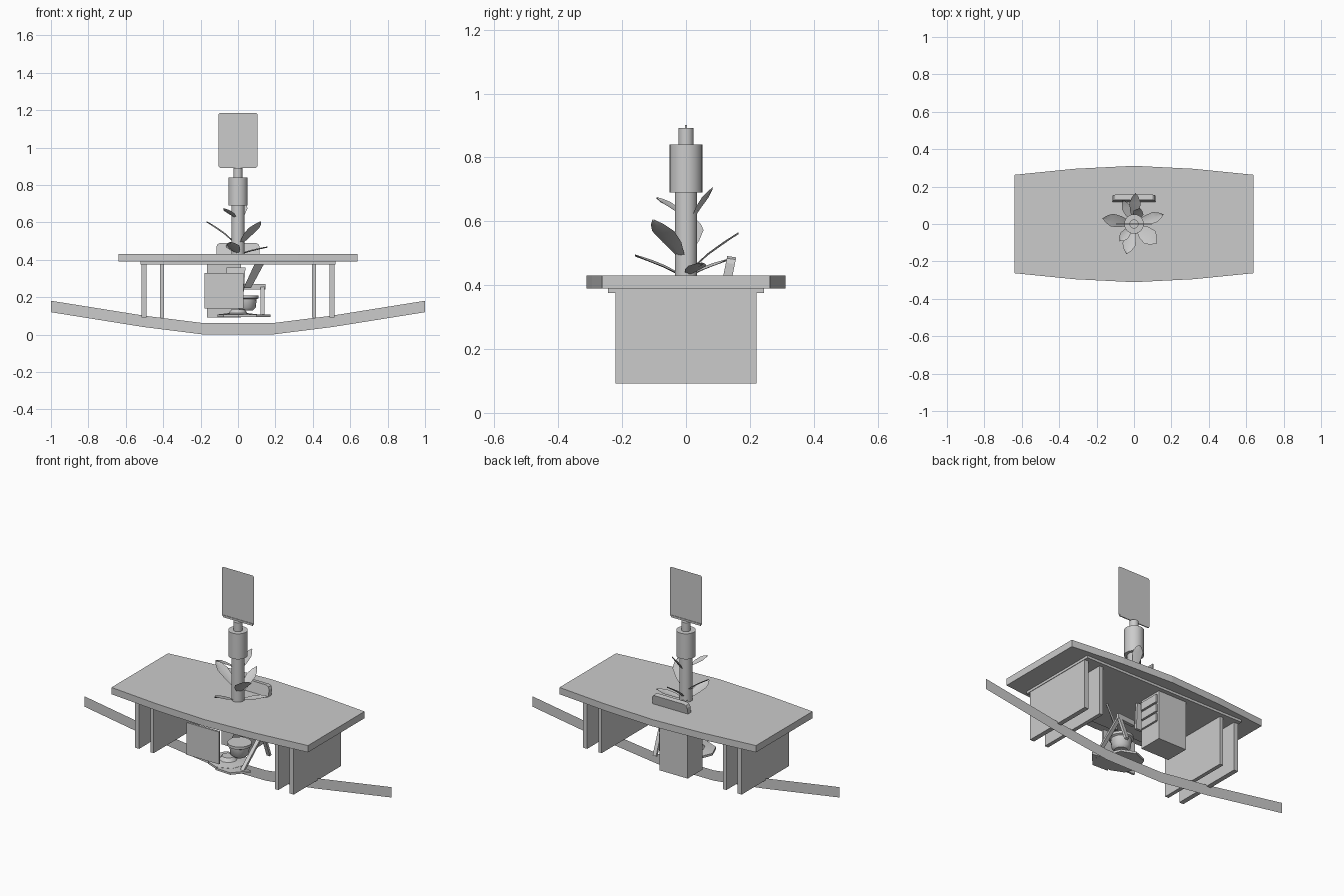
import bpy, bmesh
from math import radians, cos, sin
from mathutils import Vector, Matrix

if "Cube" in bpy.data.objects:
    bpy.data.objects.remove(bpy.data.objects["Cube"])


def finish(name, bm, smooth=False):
    me = bpy.data.meshes.new(name)
    bm.to_mesh(me)
    bm.free()
    ob = bpy.data.objects.new(name, me)
    bpy.context.collection.objects.link(ob)
    if smooth:
        bpy.context.view_layer.objects.active = ob
        ob.select_set(True)
        bpy.ops.object.shade_smooth_by_angle(angle=radians(40))
        ob.select_set(False)
    return ob


def box(name, x, y, z):
    bm = bmesh.new()
    bmesh.ops.create_cube(bm, size=1)
    for v in bm.verts:
        v.co = [(a[0] + a[1]) / 2 + c * (a[1] - a[0]) for a, c in zip((x, y, z), v.co)]
    return finish(name, bm)


def lathe(name, profile, centre=(0, 0), n=20):
    """Closed round body from (radius, height) rings."""
    bm = bmesh.new()
    rings = [[bm.verts.new((centre[0] + r * cos(6.283185 * i / n), centre[1] + r * sin(6.283185 * i / n), z))
              for i in range(n)] for r, z in profile]
    for a, b in zip(rings, rings[1:]):
        for i in range(n):
            j = (i + 1) % n
            bm.faces.new((a[i], a[j], b[j], b[i]))
    bm.faces.new(rings[0][::-1])
    bm.faces.new(rings[-1])
    return finish(name, bm, True)


def prism(name, pts, offset=None):
    """Flat polygon, extruded when an offset is given."""
    bm = bmesh.new()
    f = bm.faces.new([bm.verts.new(p) for p in pts])
    if offset:
        r = bmesh.ops.extrude_face_region(bm, geom=[f], use_keep_orig=True)
        for v in r["geom"]:
            if isinstance(v, bmesh.types.BMVert):
                v.co += Vector(offset)
        bmesh.ops.recalc_face_normals(bm, faces=bm.faces)
    return finish(name, bm)


def beam(name, a, b, w, d):
    a, b = Vector(a), Vector(b)
    ob = box(name, (-w / 2, w / 2), (-d / 2, d / 2), (0, (b - a).length))
    rot = (b - a).to_track_quat('Z', 'Y').to_matrix().to_4x4()
    ob.data.transform(Matrix.Translation(a) @ rot)
    return ob


# Bowed table top and the plate beneath it
edge = [(-.64, .263), (-.32, .295), (0, .311), (.32, .295), (.64, .263)]
outline = [(x, -y, .39) for x, y in edge] + [(x, y, .39) for x, y in reversed(edge)]
prism("table_top", outline, (0, 0, .04))
box("under_plate", (-.52, .52), (-.245, .245), (.376, .39))

# Paired side panels
for s, side in ((-1, "left"), (1, "right")):
    for a, b, kind in ((.395, .417, "inner"), (.49, .517, "outer")):
        box(f"{side}_{kind}_panel", sorted((s * a, s * b)), (-.22, .22), (.092, .377))

# Curved ground strip, a flat sheet
low = [(-1, .12), (-.5, .04), (-.18, 0), (.18, 0), (.5, .04), (1, .12)]
bm = bmesh.new()
cols = [(bm.verts.new((x, 0, z)), bm.verts.new((x, 0, z + .061))) for x, z in low]
for (a, b), (c, d) in zip(cols, cols[1:]):
    bm.faces.new((a, c, d, b))
finish("ground_strip", bm)

# Drawer pedestal at the back, modesty panel at the front
box("drawer_pedestal", (-.165, .017), (.08, .22), (.092, .378))
for i in range(3):
    box(f"drawer_front_{i + 1}", (.015, .028), (.09, .21), (.2 + i * .056, .245 + i * .056))
box("front_panel", (-.18, .03), (-.22, -.208), (.14, .376 - .046))

# Chair: base, seat bowl, backs, side frame
lathe("chair_base", [(.11, .095), (.11, .108), (.05, .115), (.035, .135)], (.0, -.09), 8)
lathe("chair_seat", [(.035, .13), (.05, .145), (.055, .19), (.065, .195), (.065, .21)], (.045, -.05), 16)
prism("footrest", [(0, -.21, .095), (.1, -.215, .095), (.175, -.13, .095), (.07, -.11, .095)], (0, 0, .012))
prism("chair_back", [(-.07, .04, .22), (.03, .04, .22), (.04, .06, .36), (-.06, .06, .36)], (0, .015, 0))
prism("chair_side_rest", [(.03, -.1, .25), (.07, -.06, .25), (.14, -.06, .38), (.09, -.1, .38)], (0, .012, 0))
beam("frame_front_leg", (.132, -.15, .1), (.132, .04, .255), .022, .014)
beam("frame_rear_leg", (.132, .04, .255), (.132, .1, .1), .022, .014)
beam("frame_arm", (.03, .03, .257), (.145, .04, .257), .018, .03)

# Central column in steps
lathe("column", [(.035, .43), (.035, .69)])
lathe("column_sleeve", [(.052, .69), (.052, .84)])
lathe("column_neck", [(.024, .84), (.024, .892)])

# Upright sign sheet with clipped corners
c = .008
sign = [(-.105 + c, .892), (.105 - c, .892), (.105, .892 + c), (.105, 1.185 - c),
        (.105 - c, 1.185), (-.105 + c, 1.185), (-.105, 1.185 - c), (-.105, .892 + c)]
prism("sign_sheet", [(x, 0, z) for x, z in sign])
box("sign_rail", (-.097, .097), (-.003, .003), (.89, .902))

# Leaning desk plaque with rounded top corners
pl = [(-.115, 0), (.115, 0), (.115, .04), (.108, .054), (.095, .061),
      (-.095, .061), (-.108, .054), (-.115, .04)]
prism("desk_plaque", [(x, .117 + z * .2, .43 + z) for x, z in pl], (0, .028, -.004))

# Leaves: direction, reach, base height, tip height, half width
leaves = [(170, .17, .49, .60, .035), (87, .165, .45, .56, .03), (18, .165, .43, .465, .03),
          (256, .165, .43, .49, .035), (320, .16, .48, .60, .045), (230, .12, .62, .67, .025),
          (68, .09, .60, .70, .028), (115, .14, .43, .475, .025)]
for k, (ang, reach, z0, z1, w) in enumerate(leaves):
    bm = bmesh.new()
    rot = Matrix.Rotation(radians(ang), 3, 'Z')
    rows = []
    for t, f in ((0, .3), (.35, .85), (.65, 1), (.85, .6), (1, .04)):
        r = .02 + (reach - .02) * t
        z = z0 + (z1 - z0) * t ** .85
        rows.append([bm.verts.new(rot @ Vector((r, s * w * f, z + abs(s) * .006))) for s in (-1, 0, 1)])
    for a, b in zip(rows, rows[1:]):
        for i in (0, 1):
            bm.faces.new((a[i], b[i], b[i + 1], a[i + 1]))
    finish(f"leaf_{k + 1}", bm, True)
